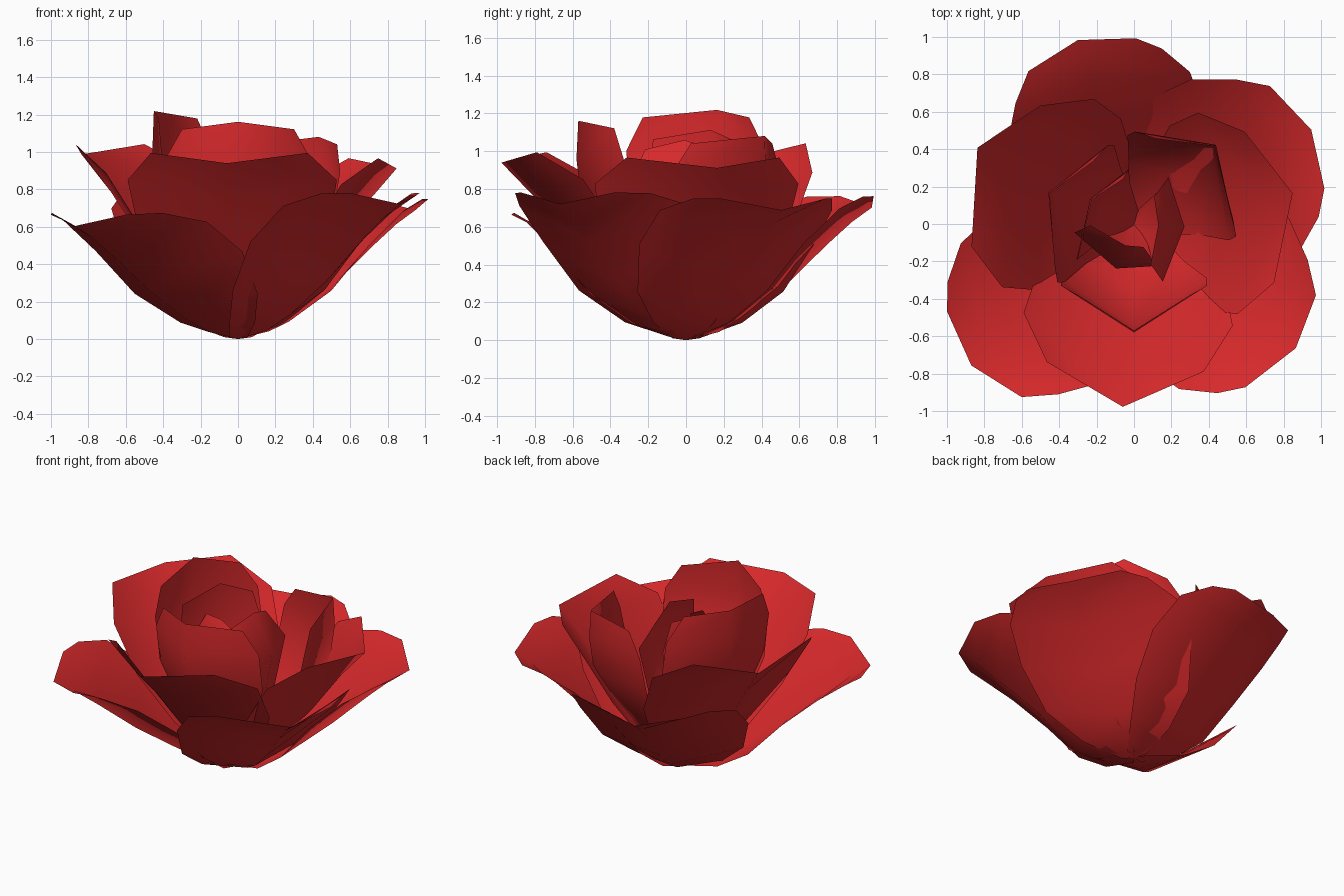
import bpy, math

red = bpy.data.materials.new("petal_red")
red.diffuse_color = (0.68, 0.022, 0.024, 1)

# Petal rows, base to tip: (reach, height, half width, edge pull-in, edge lift)
OUTER = [(0.00, 0.00, 0.08, 0.0, 0.01), (0.20, 0.04, 0.28, 0.06, 0.05),
         (0.37, 0.12, 0.46, 0.08, 0.13), (0.62, 0.28, 0.55, 0.14, 0.21),
         (0.86, 0.47, 0.54, 0.15, 0.19), (1.01, 0.58, 0.43, 0.10, 0.135),
         (1.13, 0.65, 0.31, 0.09, 0.06)]
MIDDLE = [(0.00, 0.03, 0.08, 0.0, 0.0), (0.31, 0.20, 0.34, 0.14, 0.07),
          (0.56, 0.47, 0.51, 0.24, 0.10), (0.78, 0.75, 0.56, 0.28, 0.10),
          (0.96, 0.94, 0.42, 0.21, 0.055)]
INNER = [(0.00, 0.08, 0.08, 0.0, 0.0), (0.34, 0.32, 0.27, 0.14, 0.02),
         (0.55, 0.70, 0.39, 0.26, 0.0), (0.58, 0.95, 0.39, 0.25, 0.0),
         (0.57, 1.15, 0.30, 0.19, -0.04)]
HEART = [(0.00, 0.15, 0.06, 0.0, 0.0), (0.20, 0.45, 0.20, 0.07, 0.0),
         (0.27, 0.82, 0.28, 0.10, 0.0), (0.13, 1.06, 0.18, 0.03, -0.05)]
HEART_OPEN = HEART[:3] + [(0.26, 1.06, 0.24, 0.09, -0.05)]
COLUMNS = (-1, 0, 1)


def petal(name, rows, direction, reach=1.0, height=1.0, width=1.0,
          spiral=0.0, shift=0.0):
    """Cupped sheet pointing outward. Spiral tucks one side under its
    neighbour, shift slides the two edges sideways."""
    a = math.radians(direction)
    ca, sa = math.cos(a), math.sin(a)
    verts, faces = [], []
    for i, (r, z, w, pull, lift) in enumerate(rows):
        rise = i / (len(rows) - 1)
        skew = spiral * math.sin(math.pi * rise)
        for t in COLUMNS:
            out = (r - pull * abs(t)) * reach - skew * t
            side = t * w * width + shift * abs(t) * rise
            verts.append((out * ca - side * sa, out * sa + side * ca,
                          z * height + lift * abs(t)))
    n = len(COLUMNS)
    for i in range(len(rows) - 1):
        for j in range(n - 1):
            k = i * n + j
            faces.append((k, k + 1, k + n + 1, k + n))
    mesh = bpy.data.meshes.new(name)
    mesh.from_pydata(verts, [], faces)
    mesh.materials.append(red)
    mesh.shade_smooth()
    obj = bpy.data.objects.new(name, mesh)
    bpy.context.collection.objects.link(obj)


# Wide open outer petals
petal("outer_petal_back", OUTER, 107, 0.91, 1.08, 0.97, 0.05)
petal("outer_petal_right", OUTER, 28, 0.95, 1.06, 1.0, 0.05)
petal("outer_petal_front_right", OUTER, -37.5, 0.965, 1.11, 1.0, 0.05, -0.02)
petal("outer_petal_front_left", OUTER, -139, 1.02, 0.93, 0.98, 0.05)

# Upright middle petals
petal("middle_petal_left", MIDDLE, 154, 0.97, 1.05, 1.0, 0.0, 0.07)
petal("middle_petal_front", MIDDLE, -93.5, 1.02, 1.0)
petal("middle_petal_right", MIDDLE, 11, 0.90, 0.97, 0.98, 0.0, -0.04)

# Inner cup
petal("inner_petal_right", INNER, 44, 1.05, 0.94, 1.0, 0.0, -0.05)
petal("inner_petal_left", INNER, 160, 0.84, 1.06, 1.0, 0.0, 0.06)
petal("inner_petal_front", INNER, -90, 1.0, 1.01)

# Tight heart of the bloom, curling inward
petal("heart_petal_back_left", HEART_OPEN, 150, 1.0, 1.05, 1.0, 0.0, 0.06)
petal("heart_petal_right", HEART, -3, 1.0, 1.0, 1.0, 0.0, -0.03)
petal("heart_petal_front", HEART, -112, 0.95, 0.95, 0.85, 0.0, -0.06)
